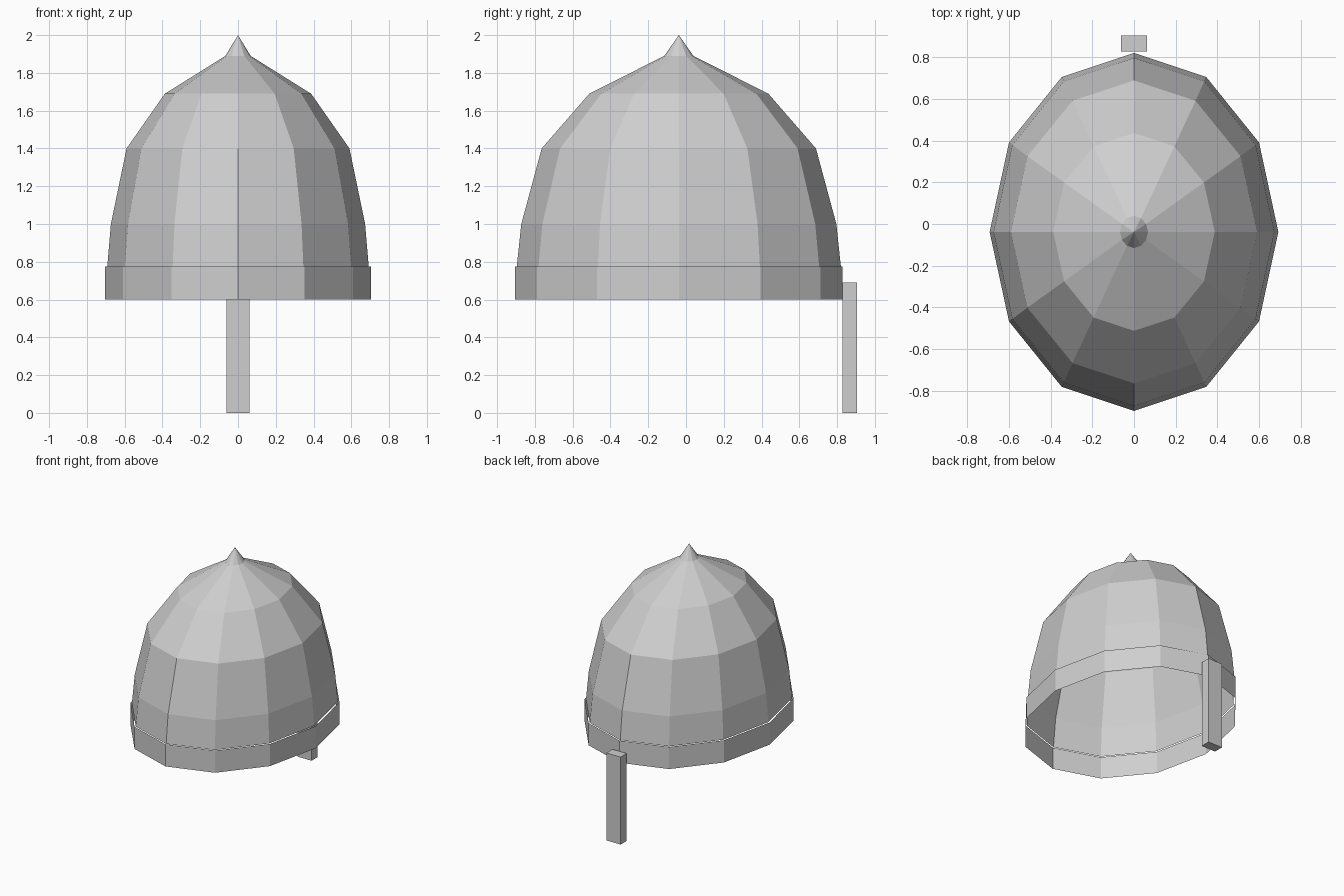
import bpy
import bmesh
from math import cos, sin, tau

cube = bpy.data.objects.get("Cube")
if cube:
    bpy.data.objects.remove(cube, do_unlink=True)

SIDES = 12
CENTRE_Y = -0.038

steel = bpy.data.materials.new("light grey steel")
steel.use_nodes = True
colour = (0.62, 0.62, 0.62, 1)
steel.diffuse_color = colour
steel.node_tree.nodes["Principled BSDF"].inputs["Base Color"].default_value = colour


def finish(name, bm):
    bmesh.ops.recalc_face_normals(bm, faces=bm.faces)
    mesh = bpy.data.meshes.new(name)
    bm.to_mesh(mesh)
    bm.free()
    mesh.materials.append(steel)
    obj = bpy.data.objects.new(name, mesh)
    bpy.context.collection.objects.link(obj)
    return obj


def oval_shell(name, rings, tip=None):
    """Open faceted shell through (half width, half length, height) rings."""
    bm = bmesh.new()
    loops = []
    for rx, ry, z in rings:
        loops.append([bm.verts.new((rx * cos(i * tau / SIDES),
                                    CENTRE_Y + ry * sin(i * tau / SIDES), z))
                      for i in range(SIDES)])
    for low, high in zip(loops, loops[1:]):
        for i in range(SIDES):
            j = (i + 1) % SIDES
            bm.faces.new((low[i], low[j], high[j], high[i]))
    if tip is not None:
        apex = bm.verts.new((0, CENTRE_Y, tip))
        for i in range(SIDES):
            bm.faces.new((loops[-1][i], loops[-1][(i + 1) % SIDES], apex))
    return finish(name, bm)


# Domed bowl rising to a small spike
oval_shell("helmet_dome", [
    (0.692, 0.858, 0.775),
    (0.673, 0.834, 1.0),
    (0.59, 0.726, 1.4),
    (0.387, 0.474, 1.69),
    (0.067, 0.077, 1.89),
], tip=2.0)

# Thin upright band standing just outside the bowl
oval_shell("brow_band", [(0.703, 0.866, 0.6), (0.703, 0.866, 0.775)])

# Hanging nose guard
bm = bmesh.new()
bmesh.ops.create_cube(bm, size=1)
bmesh.ops.scale(bm, vec=(0.124, 0.076, 0.69), verts=bm.verts)
bmesh.ops.translate(bm, vec=(0, 0.866, 0.345), verts=bm.verts)
finish("nose_guard", bm)
